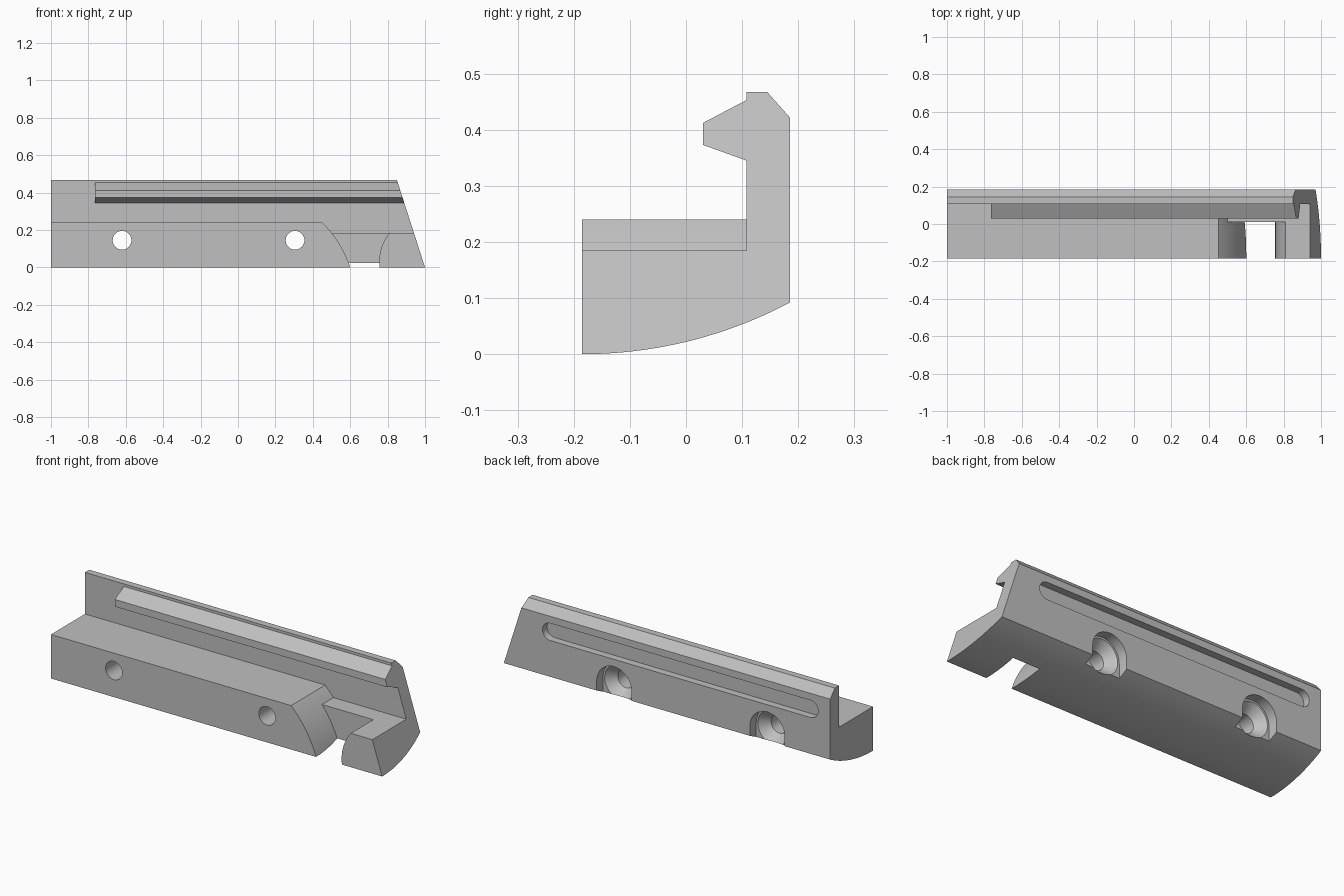
import bpy, bmesh
from math import sin, cos, pi, sqrt, radians

cube = bpy.data.objects.get("Cube")
if cube:
    bpy.data.objects.remove(cube, do_unlink=True)

grey = bpy.data.materials.new("plain grey")
grey.use_nodes = True
colour = (0.53, 0.53, 0.53, 1)
grey.diffuse_color = colour
grey.node_tree.nodes["Principled BSDF"].inputs["Base Color"].default_value = colour


def prism(name, outline, axis, start, end):
    """Extrude an outline along x (outline in y, z) or along y (outline in x, z)."""
    def place(p, d):
        return (d, p[0], p[1]) if axis == "x" else (p[0], d, p[1])
    bm = bmesh.new()
    near = [bm.verts.new(place(p, start)) for p in outline]
    far = [bm.verts.new(place(p, end)) for p in outline]
    bm.faces.new(near)
    bm.faces.new(far[::-1])
    n = len(outline)
    for i in range(n):
        j = (i + 1) % n
        bm.faces.new((near[j], near[i], far[i], far[j]))
    return finish(name, bm)


def finish(name, bm):
    bmesh.ops.recalc_face_normals(bm, faces=bm.faces)
    mesh = bpy.data.meshes.new(name)
    bm.to_mesh(mesh)
    bm.free()
    mesh.materials.append(grey)
    obj = bpy.data.objects.new(name, mesh)
    bpy.context.collection.objects.link(obj)
    return obj


def cone(name, x, z, r1, r2, y1, y2, sides=48):
    """Round tapered cutter lying along y."""
    bm = bmesh.new()
    rings = []
    for r, y in ((r1, y1), (r2, y2)):
        rings.append([bm.verts.new((x + r * cos(2 * pi * i / sides), y,
                                    z + r * sin(2 * pi * i / sides)))
                      for i in range(sides)])
    a, b = rings
    bm.faces.new(a)
    bm.faces.new(b[::-1])
    for i in range(sides):
        j = (i + 1) % sides
        bm.faces.new((a[j], a[i], b[i], b[j]))
    return finish(name, bm)


def combine(target, tool, operation="DIFFERENCE"):
    bpy.context.view_layer.objects.active = target
    mod = target.modifiers.new(tool.name, "BOOLEAN")
    mod.object, mod.operation, mod.solver = tool, operation, "EXACT"
    bpy.ops.object.modifier_apply(modifier=mod.name)
    bpy.data.objects.remove(tool, do_unlink=True)


def arc(cx, cz, r, a0, a1, steps=16):
    angles = [radians(a0 + (a1 - a0) * i / steps) for i in range(steps + 1)]
    return [(cx + r * cos(a), cz + r * sin(a)) for a in angles]


# Main L-shaped section with a rounded underside
FRONT, BACK, WALL, R = -0.185, 0.185, 0.108, 0.79
underside = []
for i in range(21):
    y = FRONT + (BACK - FRONT) * i / 20
    underside.append((y, R - sqrt(R * R - (y - FRONT) ** 2)))
section = underside + [(BACK, 0.422), (0.145, 0.467), (WALL, 0.467),
                       (WALL, 0.24), (FRONT, 0.24)]
body = prism("grip_rail_body", section, "x", -1, 1.1)

# Projecting rail along the upper wall
rail = prism("rail", [(0.12, 0.453), (WALL, 0.453), (0.03, 0.412), (0.03, 0.373),
                      (WALL, 0.345), (0.12, 0.345)], "x", -0.765, 1.1)
combine(body, rail, "UNION")

# Lowered step at the +x end, behind a curved shoulder
shoulder = arc(0.031, -0.189, 0.6, 38.55, 50)
step = prism("step_cutter", shoulder + [(0.42, 0.3), (1.3, 0.3), (1.3, 0.185)],
             "y", -0.3, WALL)
combine(body, step)

# Notch between the shoulder and the hook
left = arc(0.031, -0.189, 0.6, 10, 45)
right = arc(1.001, 0.03, 0.246, 130, 200)
combine(body, prism("notch_cutter", left + right, "y", -0.3, 0.01))

# Sloping end
combine(body, prism("end_cutter", [(1.032, -0.1), (1.4, -0.1), (1.4, 0.6), (0.807, 0.6)],
                    "y", -0.5, 0.5))

# Long round-ended groove in the back
groove = arc(0.69, 0.337, 0.047, -90, 90) + arc(-0.88, 0.337, 0.047, 90, 270)
combine(body, prism("groove_cutter", groove, "y", 0.145, 0.3))

# Screw holes, countersunk into arched pockets at the back
for x in (-0.62, 0.305):
    pocket = arc(x, 0.145, 0.105, 0, 180, 24) + [(x - 0.105, -0.1), (x + 0.105, -0.1)]
    combine(body, prism("pocket_cutter", pocket, "y", 0.13, 0.3))
    combine(body, cone("countersink_cutter", x, 0.145, 0.05, 0.104, 0.08, 0.14))
    combine(body, cone("hole_cutter", x, 0.145, 0.05, 0.05, -0.4, 0.135))

bpy.ops.object.select_all(action="DESELECT")
body.select_set(True)
bpy.context.view_layer.objects.active = body
bpy.ops.object.shade_smooth_by_angle(angle=radians(25))
